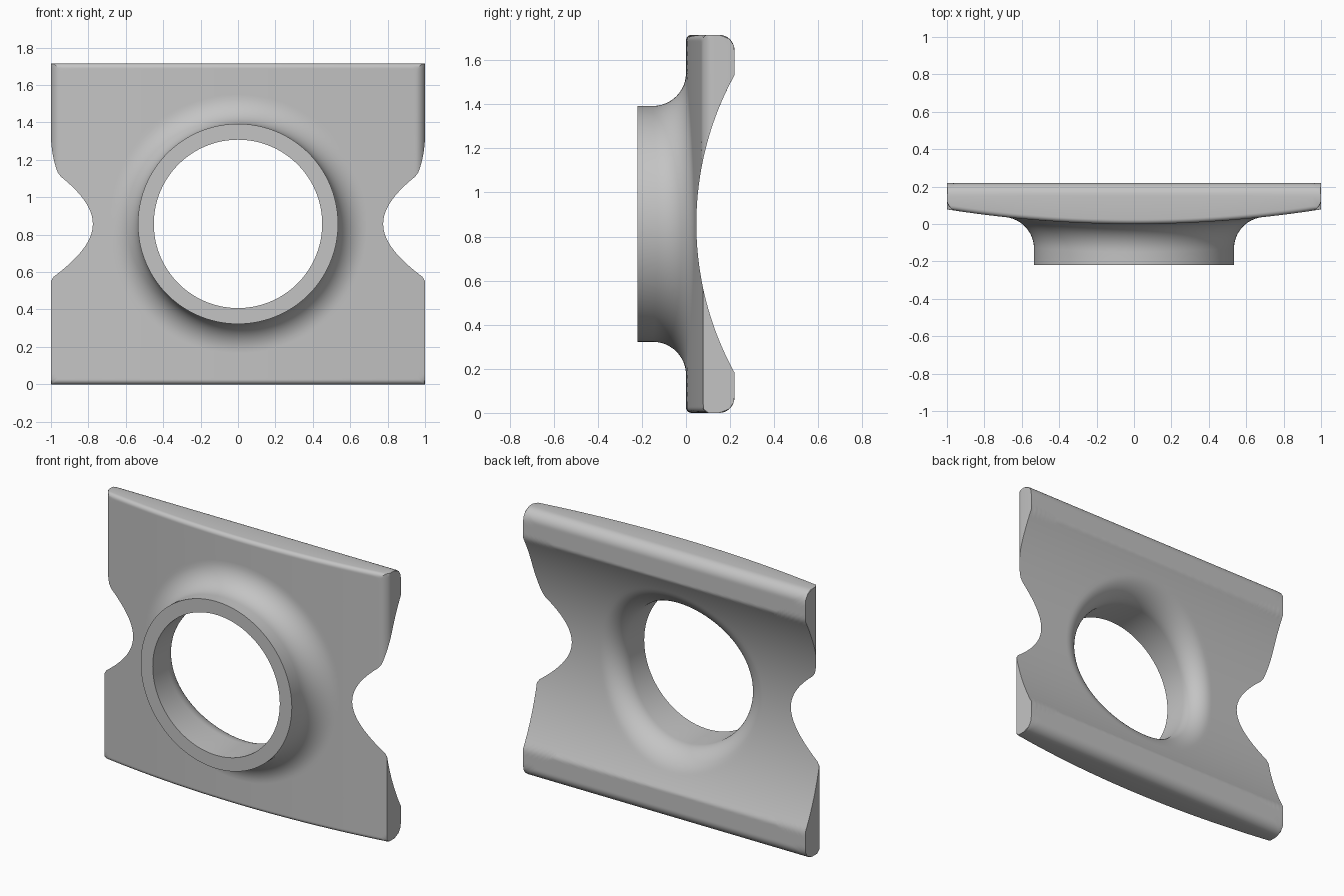
import bpy
import bmesh
from math import sin, cos, pi, sqrt, atan2, radians

cube = bpy.data.objects.get("Cube")
if cube:
    bpy.data.objects.remove(cube, do_unlink=True)

# Main dimensions
HALF_W, HALF_H = 1.0, 0.8575
HOLE_R, COLLAR_R, COLLAR_Y = 0.45, 0.535, -0.22
FRONT_FILLET, BACK_FILLET = 0.15, 0.12
BACK_Y, WAIST_Y, HOLLOW_R = 0.22, 0.047, 1.403
RINGS, STEPS, ARC = 40, 360, 12


def rounding(distance, radius):
    """Drop of a rounded edge at a distance from the border."""
    k = max(radius - distance, 0.0)
    return radius - sqrt(max(radius * radius - k * k, 0.0))


def front_y(x, w):
    """Gently bowed front with rounded borders; w is height from the centre."""
    drop = rounding(HALF_H - abs(w), 0.025)
    if w > 0:
        drop = max(drop, rounding(HALF_W - abs(x), 0.05))
    return 0.078 * x * x + drop


def back_y(x, w):
    """Back hollowed by a wide cylinder, with rounded top and bottom rails."""
    hollow = WAIST_Y + HOLLOW_R - sqrt(HOLLOW_R ** 2 - w * w)
    return min(hollow, BACK_Y) - rounding(HALF_H - abs(w), 0.07)


def outline_radius(c, s):
    """Reach of a ray to the border, or to where front and back meet."""
    far = min(HALF_W / max(abs(c), 1e-6), HALF_H / max(abs(s), 1e-6))

    def gap(r):
        return back_y(r * c, r * s) - front_y(r * c, r * s)

    if gap(far) > 0:
        return far
    near = HOLE_R
    for _ in range(40):
        mid = (near + far) / 2
        if gap(mid) > 0:
            near = mid
        else:
            far = mid
    return near


def section(angle):
    """Closed radial section: collar, front, border, back and hole lip."""
    c, s = cos(angle), sin(angle)
    reach = outline_radius(c, s)
    front = [(HOLE_R, COLLAR_Y), (COLLAR_R, COLLAR_Y)]
    back = []
    for i in range(ARC):
        a = pi / 2 * i / ARC
        r = COLLAR_R + FRONT_FILLET * (1 - cos(a))
        front.append((r, front_y(r * c, r * s) - FRONT_FILLET * (1 - sin(a))))
        r = HOLE_R + BACK_FILLET * (1 - cos(a))
        back.append((r, back_y(r * c, r * s) - BACK_FILLET * (1 - sin(a))))
    for i in range(RINGS + 1):
        u = 1 - (1 - i / RINGS) ** 1.5
        start = COLLAR_R + FRONT_FILLET
        r = start + (reach - start) * u
        front.append((r, front_y(r * c, r * s)))
        start = HOLE_R + BACK_FILLET
        r = start + (reach - start) * u
        back.append((r, back_y(r * c, r * s)))
    return [(r * c, y, HALF_H + r * s) for r, y in front + back[::-1]]


# Sweep the section around the hole, with rays exactly through the corners
corner = atan2(HALF_H, HALF_W)
angles = [2 * pi * i / STEPS for i in range(STEPS)]
angles += [corner, pi - corner, pi + corner, 2 * pi - corner]
angles.sort()

bm = bmesh.new()
loops = [[bm.verts.new(p) for p in section(a)] for a in angles]
for i, loop in enumerate(loops):
    after = loops[(i + 1) % len(loops)]
    for j in range(len(loop)):
        k = (j + 1) % len(loop)
        bm.faces.new((loop[j], loop[k], after[k], after[j]))
bmesh.ops.remove_doubles(bm, verts=bm.verts, dist=0.00005)
bmesh.ops.recalc_face_normals(bm, faces=bm.faces)
mesh = bpy.data.meshes.new("collared_plate")
bm.to_mesh(mesh)
bm.free()

# Plain grey material
grey = bpy.data.materials.new("plain_grey")
grey.use_nodes = True
colour = (0.55, 0.55, 0.55, 1.0)
grey.diffuse_color = colour
grey.node_tree.nodes["Principled BSDF"].inputs["Base Color"].default_value = colour
mesh.materials.append(grey)

plate = bpy.data.objects.new("collared_plate", mesh)
bpy.context.collection.objects.link(plate)
for obj in bpy.context.selected_objects:
    obj.select_set(False)
plate.select_set(True)
bpy.context.view_layer.objects.active = plate
bpy.ops.object.shade_smooth_by_angle(angle=radians(30))
